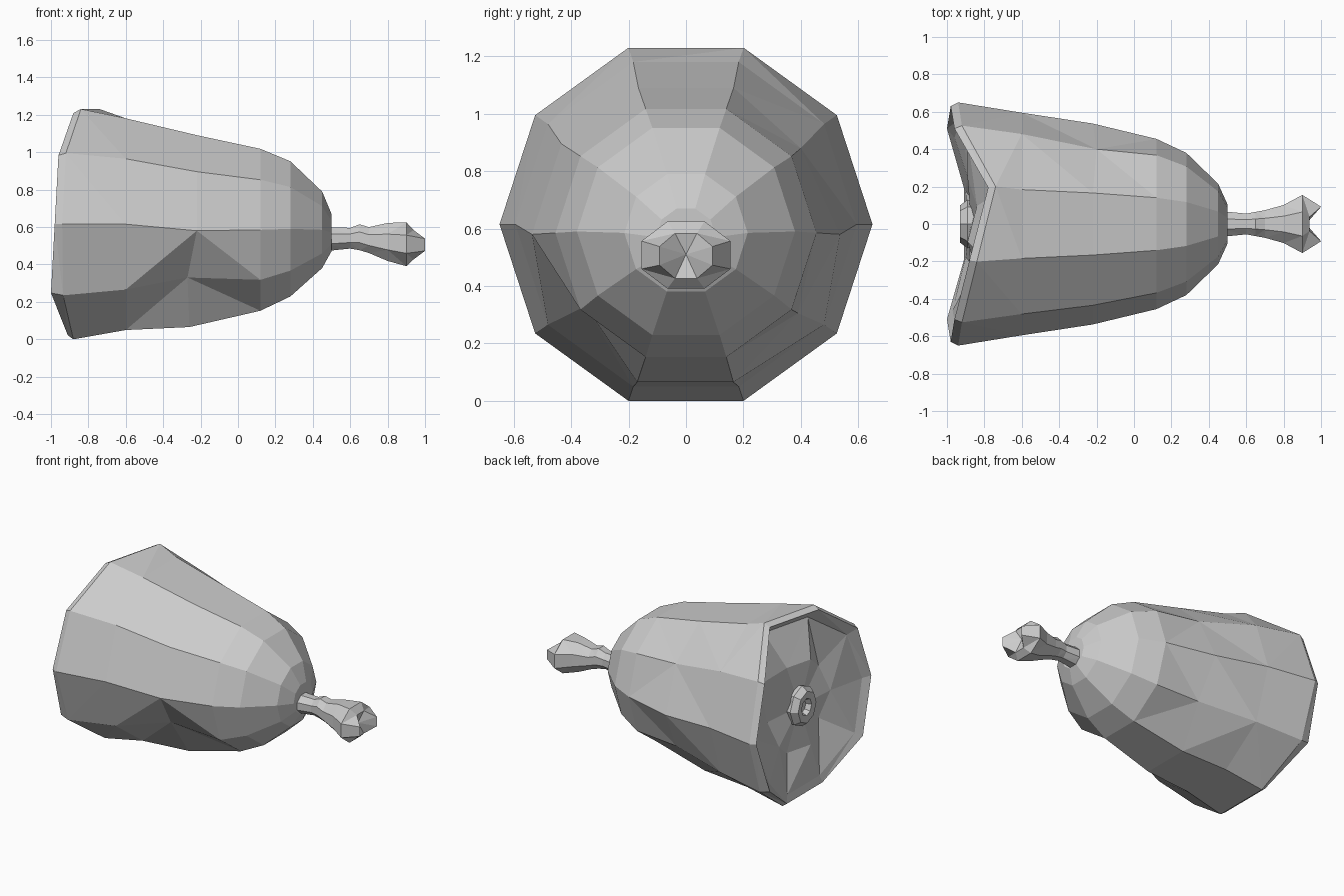
import bpy
import bmesh
from math import sin, cos, pi

cube = bpy.data.objects.get("Cube")
if cube:
    bpy.data.objects.remove(cube)

grey = bpy.data.materials.new("plain grey")
grey.use_nodes = True
grey.diffuse_color = (0.6, 0.6, 0.6, 1)
grey.node_tree.nodes["Principled BSDF"].inputs["Base Color"].default_value = (0.6, 0.6, 0.6, 1)


def ring(x, cz, ry, rz, sides, turn=0.0):
    """Points of a ring in the yz plane; x may be a number or a list."""
    pts = []
    for k in range(sides):
        a = 2 * pi * k / sides + turn
        px = x[k] if isinstance(x, list) else x
        pts.append((px, ry * cos(a), cz + rz * sin(a)))
    return pts


def loft(name, rings, start=None, end=None):
    """Skin a row of rings, closing each end to a point or a flat cap."""
    bm = bmesh.new()
    rows = [[bm.verts.new(p) for p in r] for r in rings]
    n = len(rows[0])
    for a, b in zip(rows, rows[1:]):
        for k in range(n):
            j = (k + 1) % n
            bm.faces.new((a[k], a[j], b[j], b[k]))
    for row, tip in ((rows[0], start), (rows[-1], end)):
        if tip is None:
            bm.faces.new(row)
        else:
            v = bm.verts.new(tip)
            for k in range(n):
                bm.faces.new((row[k], row[(k + 1) % n], v))
    bmesh.ops.triangulate(bm, faces=[f for f in bm.faces if len(f.verts) == 4],
                          quad_method="SHORT_EDGE")
    bmesh.ops.recalc_face_normals(bm, faces=bm.faces)
    mesh = bpy.data.meshes.new(name)
    bm.to_mesh(mesh)
    bm.free()
    mesh.materials.append(grey)
    obj = bpy.data.objects.new(name, mesh)
    bpy.context.collection.objects.link(obj)
    return obj


# Meat: slanted cut rim, thin lip, uneven hollow (deeper at the top), tapering body
rim = [-.94, -.92, -.74, -.84, -.92, -.94, -.935, -.88, -.88, -.935]
lip_step = [.04, .04, .04, .04, .04, .04, .065, .03, .03, .065]
depth = [.06, .07, .06, .07, .05, .03, .03, .01, .01, .04]
lip = [x - s for x, s in zip(rim, lip_step)]
hollow = [x + d for x, d in zip(lip, depth)]
folds = [-.84 - .05 * (k % 2) for k in range(10)]
rings = [
    ring(folds, .61, .31, .31, 10),
    ring(hollow, .61, .57, .565, 10),
    ring(lip, .615, .63, .625, 10),
    ring(rim, .615, .65, .647, 10),
]
for x, cz, r in ((-.6, .615, .595), (-.22, .58, .537), (.12, .585, .455),
                 (.28, .59, .38), (.45, .585, .215), (.5, .57, .105)):
    rings.append(ring(x, cz, r, r, 10))
rings[5][6] = (-.27, -.35, .33)      # dent low on the front
rings[5][9] = (-.2, .39, .305)       # shallower dents at the back
rings[5][1] = (-.2, .40, .88)
rings[5][7] = (-.26, -.17, .065)     # underside sags a little further
rings[5][8] = (-.26, .165, .065)
loft("meat", rings, start=(-.87, 0, .61))

# Leg bone: narrow shaft swelling into a forked knuckle
shaft = [ring(x, cz, ry, rz, 8, pi / 8) for x, cz, ry, rz in (
    (.46, .535, .075, .07), (.6, .54, .06, .06), (.65, .545, .07, .075),
    (.70, .53, .08, .075), (.80, .52, .11, .11), (.90, .508, .168, .127))]
knuckle = [(.895 + 1.14 * abs(y), y, z) for _, y, z in ring(0, .505, .1, .085, 8, pi / 8)]
loft("leg_bone", shaft + [knuckle], end=(.92, 0, .51))

# Cut bone end: a raised ring with a small marrow hollow
loft("cut_bone", [
    ring(-.84, .62, .12, .13, 8),
    ring(-.89, .62, .13, .14, 8),
    ring(-.93, .62, .10, .11, 8),
    ring(-.925, .62, .055, .06, 8),
    ring(-.89, .62, .04, .045, 8)], end=(-.89, 0, .62))
